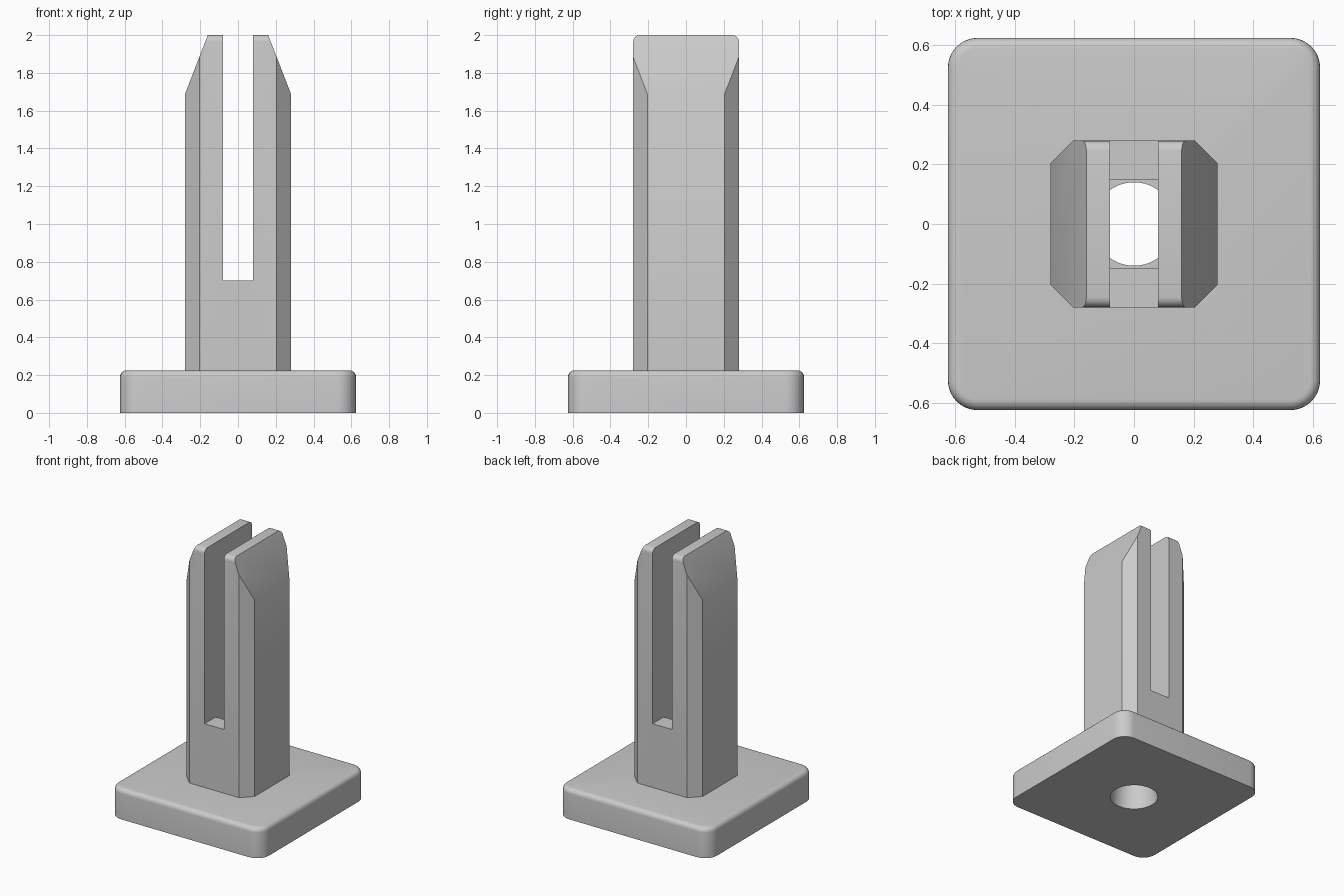
import bpy
import bmesh
import math

cube = bpy.data.objects.get("Cube")
if cube:
    bpy.data.objects.remove(cube, do_unlink=True)

BASE_H = 0.225   # plate thickness
HALF = 0.28      # half width of the post
SLOT = 0.08      # half width of the slot

grey = bpy.data.materials.new("plain grey")
grey.use_nodes = True
colour = (0.6, 0.6, 0.6, 1)
grey.diffuse_color = colour
grey.node_tree.nodes["Principled BSDF"].inputs["Base Color"].default_value = colour


def box(sx, sy, z0, z1):
    bm = bmesh.new()
    bmesh.ops.create_cube(bm, size=1)
    for v in bm.verts:
        v.co.x *= sx * 2
        v.co.y *= sy * 2
        v.co.z = z1 if v.co.z > 0 else z0
    return bm


def bevel(bm, rule, offset, segments):
    edges = [e for e in bm.edges if rule(e.verts[0].co, e.verts[1].co)]
    bmesh.ops.bevel(bm, geom=edges, offset=offset, segments=segments,
                    profile=0.5, affect='EDGES')


def vertical(a, b):
    return abs(a.z - b.z) > 0.1


def finish(bm, name):
    bmesh.ops.recalc_face_normals(bm, faces=bm.faces)
    mesh = bpy.data.meshes.new(name)
    bm.to_mesh(mesh)
    bm.free()
    obj = bpy.data.objects.new(name, mesh)
    bpy.context.collection.objects.link(obj)
    mesh.materials.append(grey)
    return obj


def cut(obj, cutter):
    mod = obj.modifiers.new("cut", 'BOOLEAN')
    mod.operation = 'DIFFERENCE'
    mod.solver = 'EXACT'
    mod.object = cutter
    bpy.ops.object.select_all(action='DESELECT')
    obj.select_set(True)
    bpy.context.view_layer.objects.active = obj
    bpy.ops.object.modifier_apply(modifier=mod.name)
    bpy.data.objects.remove(cutter, do_unlink=True)


def smooth(obj):
    bpy.ops.object.select_all(action='DESELECT')
    obj.select_set(True)
    bpy.context.view_layer.objects.active = obj
    bpy.ops.object.shade_smooth_by_angle(angle=math.radians(30))


# Base plate: rounded corners, softened top edge, tapered bolt hole
bm = box(0.625, 0.625, 0, BASE_H)
bevel(bm, vertical, 0.1, 8)
bevel(bm, lambda a, b: min(a.z, b.z) > BASE_H - 0.001, 0.035, 5)
base = finish(bm, "base_plate")

bm = bmesh.new()
bmesh.ops.create_cone(bm, cap_ends=True, segments=48, radius1=0.165,
                      radius2=0.14, depth=BASE_H)
for v in bm.verts:
    v.co.z += BASE_H / 2
# Extend both ends so the cut passes cleanly through the plate
for f in [f for f in bm.faces if len(f.verts) > 4]:
    top = f.calc_center_median().z > 0.1
    new = bmesh.ops.extrude_discrete_faces(bm, faces=[f])["faces"][0]
    for v in new.verts:
        v.co.z += 0.05 if top else -0.05
cut(base, finish(bm, "hole_cutter"))
smooth(base)

# Post: chamfered column with two sloping shoulders
bm = box(HALF, HALF, BASE_H, 2)
bevel(bm, vertical, 0.075, 1)
for side in (-1, 1):
    bmesh.ops.bisect_plane(bm, geom=bm.verts[:] + bm.edges[:] + bm.faces[:],
                           plane_co=(side * HALF, 0, 1.69),
                           plane_no=(side * 0.31, 0, 0.12), clear_outer=True)
    rim = [e for e in bm.edges if e.is_boundary]
    bmesh.ops.contextual_create(bm, geom=rim)
# Rounded front and back ends of the top
bevel(bm, lambda a, b: min(a.z, b.z) > 1.999 and abs(a.y - b.y) < 0.001
      and abs(a.x - b.x) > 0.1, 0.035, 5)
post = finish(bm, "slotted_post")

# Panel slot, then the narrower pocket that continues down to the plate
cut(post, finish(box(SLOT, 0.5, 0.7, 2.2), "slot_cutter"))
cut(post, finish(box(SLOT, 0.148, 0.1, 0.9), "pocket_cutter"))
smooth(post)
